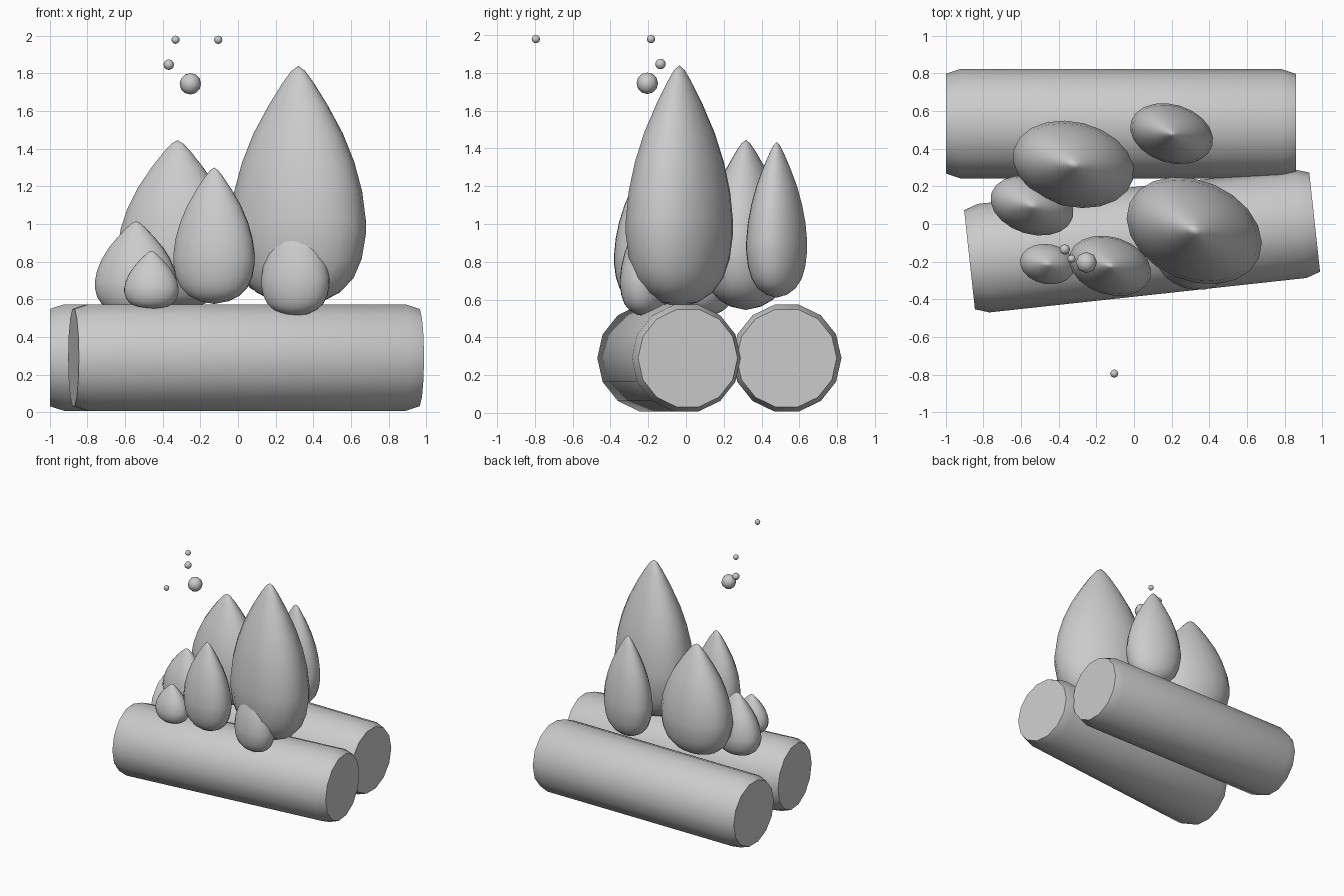
import bpy, bmesh
from math import radians, cos, sin, pi

cube = bpy.data.objects.get("Cube")
if cube:
    bpy.data.objects.remove(cube, do_unlink=True)

grey = bpy.data.materials.new("plain_grey")
grey.use_nodes = True
colour = (0.6, 0.6, 0.6, 1)
grey.diffuse_color = colour
grey.node_tree.nodes["Principled BSDF"].inputs["Base Color"].default_value = colour


def lathe(name, profile, sides, location, rotation, scale=(1, 1, 1), phase=0.0, sharp=40):
    """Spin (radius, height) points about local z; zero radius makes a pole."""
    bm = bmesh.new()
    rings = []
    for r, h in profile:
        if r == 0:
            rings.append([bm.verts.new((0, 0, h))] * sides)
        else:
            rings.append([bm.verts.new((r * cos(phase + 2 * pi * i / sides),
                                        r * sin(phase + 2 * pi * i / sides), h))
                          for i in range(sides)])
    for low, high in zip(rings, rings[1:]):
        for i in range(sides):
            j = (i + 1) % sides
            bm.faces.new(dict.fromkeys((low[i], low[j], high[j], high[i])))
    # Close open ends with flat caps
    if profile[0][0] > 0:
        bm.faces.new(rings[0][::-1])
    if profile[-1][0] > 0:
        bm.faces.new(rings[-1])
    mesh = bpy.data.meshes.new(name)
    bm.to_mesh(mesh)
    bm.free()
    mesh.materials.append(grey)
    obj = bpy.data.objects.new(name, mesh)
    bpy.context.collection.objects.link(obj)
    obj.location, obj.rotation_euler, obj.scale = location, rotation, scale
    bpy.ops.object.select_all(action='DESELECT')
    obj.select_set(True)
    bpy.context.view_layer.objects.active = obj
    bpy.ops.object.shade_smooth_by_angle(angle=radians(sharp))
    return obj


# Logs lying along x, with chamfered ends
def log(name, x, y, length, turn):
    half = length / 2
    profile = [(0.265, -half), (0.29, -half + 0.075), (0.29, half - 0.075), (0.265, half)]
    lathe(name, profile, 14, (x, y, 0.29), (0, pi / 2, radians(turn)), phase=pi / 2)


log("back_log", -0.07, 0.533, 1.86, 0)
log("front_log", 0.043, -0.09, 1.845, 6.2)

# Flames: teardrops with an oval cross-section
TEARDROP = [(0, 0), (0.35, 0.02), (0.62, 0.06), (0.82, 0.12), (0.94, 0.2), (1, 0.3),
            (1, 0.36), (0.945, 0.48), (0.83, 0.6), (0.66, 0.72), (0.43, 0.84),
            (0.23, 0.93), (0.1, 0.98), (0, 1)]


def flame(name, x, y, bottom, top, wide, deep, turn):
    lathe(name, TEARDROP, 20, (x, y, bottom), (0, 0, radians(turn)),
          (wide, deep, top - bottom), sharp=80)


flame("tall_flame", 0.32, -0.035, 0.56, 1.84, 0.374, 0.266, -23)
flame("back_left_flame", -0.322, 0.317, 0.545, 1.445, 0.327, 0.225, -14)
flame("back_right_flame", 0.2, 0.48, 0.61, 1.435, 0.226, 0.155, -17)
flame("middle_flame", -0.127, -0.222, 0.575, 1.3, 0.223, 0.153, -17)
flame("left_flame", -0.542, 0.098, 0.51, 1.015, 0.226, 0.152, -17)
flame("small_flame", -0.46, -0.213, 0.545, 0.858, 0.147, 0.106, -10)
flame("front_flame", 0.305, -0.215, 0.51, 1.06, 0.187, 0.13, -17)


# Sparks floating above
def spark(name, x, y, z, radius):
    rings = 6
    profile = [(0, -1)] + [(sin(pi * i / rings), -cos(pi * i / rings))
                           for i in range(1, rings)] + [(0, 1)]
    lathe(name, profile, 8, (x, y, z), (0, 0, 0), (radius,) * 3, sharp=80)


spark("large_spark", -0.253, -0.205, 1.745, 0.057)
spark("low_spark", -0.368, -0.135, 1.847, 0.028)
spark("high_spark", -0.332, -0.185, 1.979, 0.022)
spark("front_spark", -0.105, -0.795, 1.979, 0.022)
